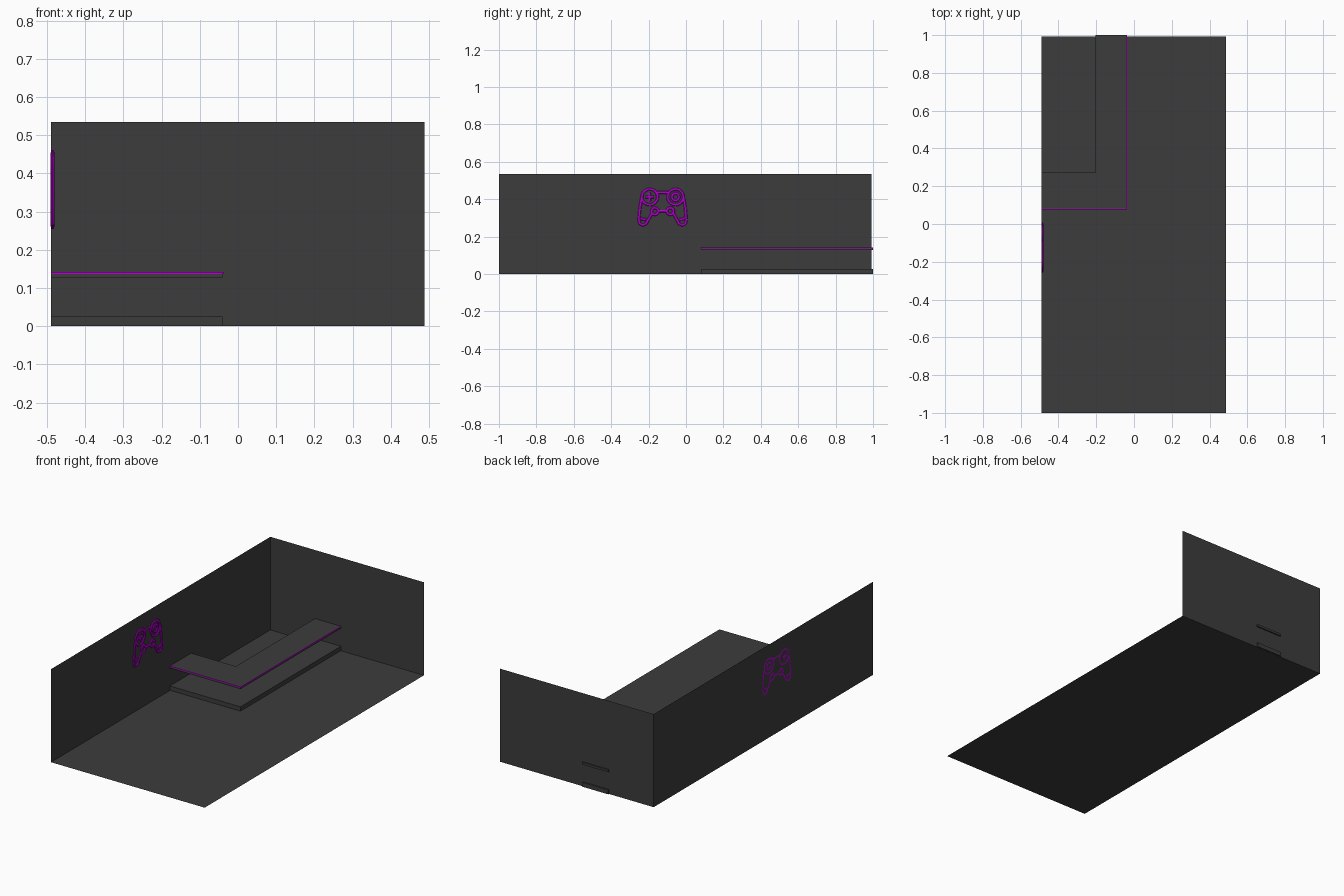
import bpy, bmesh, math

if "Cube" in bpy.data.objects:
    bpy.data.objects.remove(bpy.data.objects["Cube"])

def material(name, rgb):
    m = bpy.data.materials.new(name)
    m.diffuse_color = (*rgb, 1)
    m.use_nodes = True
    m.node_tree.nodes["Principled BSDF"].inputs["Base Color"].default_value = m.diffuse_color
    return m

GREY = material("dark grey", (0.045, 0.045, 0.045))
PURPLE = material("neon purple", (0.45, 0.0, 0.62))

X0, X1, Y0, Y1, H = -0.489, 0.488, -1.0, 0.992, 0.535

def add_mesh(name, bm, mat):
    me = bpy.data.meshes.new(name)
    bm.to_mesh(me)
    bm.free()
    me.materials.append(mat)
    ob = bpy.data.objects.new(name, me)
    bpy.context.collection.objects.link(ob)
    return ob

def sheet(name, pts, mat):
    bm = bmesh.new()
    bm.faces.new([bm.verts.new(p) for p in pts])
    return add_mesh(name, bm, mat)

def slab(name, outline, z0, z1, mat):
    bm = bmesh.new()
    f = bm.faces.new([bm.verts.new((x, y, z0)) for x, y in outline])
    r = bmesh.ops.extrude_face_region(bm, geom=[f])
    top = [v for v in r["geom"] if isinstance(v, bmesh.types.BMVert)]
    bmesh.ops.translate(bm, vec=(0, 0, z1 - z0), verts=top)
    bmesh.ops.recalc_face_normals(bm, faces=bm.faces)
    return add_mesh(name, bm, mat)

# room shell
sheet("floor", [(X0, Y0, 0), (X1, Y0, 0), (X1, Y1, 0), (X0, Y1, 0)], GREY)
sheet("left_wall", [(X0, Y0, 0), (X0, Y1, 0), (X0, Y1, H), (X0, Y0, H)], GREY)
sheet("back_wall", [(X0, Y1, 0), (X1, Y1, 0), (X1, Y1, H), (X0, Y1, H)], GREY)

# L-shaped platform and counter
L = [(X0, 0.08), (-0.04, 0.08), (-0.04, 1.0), (-0.205, 1.0), (-0.205, 0.273), (X0, 0.273)]
slab("platform", L, 0.001, 0.026, GREY)
slab("counter_top", L, 0.128, 0.141, GREY)

# light strip along the outer counter edge
T = 0.002
strip = [(-0.49, 0.08 - T), (-0.04 + T, 0.08 - T), (-0.04 + T, 1.0),
         (-0.04 - T, 1.0), (-0.04 - T, 0.08 + T), (-0.49, 0.08 + T)]
slab("light_strip", strip, 0.137, 0.142, PURPLE)

# wall sign in the shape of a game pad: flattened tubes, drawn in (y, z) about its centre
def ring(cy, cz, r, n=24):
    return [(cy + r * math.cos(2 * math.pi * i / n), cz + r * math.sin(2 * math.pi * i / n))
            for i in range(n)], True

def mirrored(path):
    pts, closed = path
    return [(-y, z) for y, z in pts], closed

STICK, KNOB = (-0.069, 0.055), (-0.041, -0.021)
grip = [(-0.112, 0.052), (-0.121, 0.0), (-0.127, -0.068), (-0.122, -0.088),
        (-0.106, -0.096), (-0.088, -0.088), (-0.078, -0.07), (-0.058, -0.034)]
pad_half = [(grip, False), ring(*STICK, 0.042), ring(*KNOB, 0.018)]
pad_inner = ([(-0.118, -0.058), (-0.104, -0.064), (-0.088, -0.066)], False)
paths = pad_half + [mirrored(p) for p in pad_half] + [pad_inner, mirrored(pad_inner)]
paths += [([(-0.034, 0.079), (0.034, 0.079)], False),          # top bar
          ([(-0.025, -0.021), (0.025, -0.021)], False),        # lower bar
          ring(-STICK[0], STICK[1], 0.019),                    # button ring
          ([(-0.092, 0.055), (-0.046, 0.055)], False),         # direction cross
          ([(-0.069, 0.032), (-0.069, 0.078)], False)]

cu = bpy.data.curves.new("pad_sign_curve", "CURVE")
cu.dimensions = "3D"
cu.bevel_depth = 0.0075
cu.bevel_resolution = 2
cu.use_fill_caps = True
for pts, closed in paths:
    sp = cu.splines.new("POLY")
    sp.points.add(len(pts) - 1)
    for p, (y, z) in zip(sp.points, pts):
        p.co = (0, y, z, 1)
    sp.use_cyclic_u = closed
sign = bpy.data.objects.new("game_pad_sign", cu)
bpy.context.collection.objects.link(sign)
cu.materials.append(PURPLE)
sign.location = (-0.4853, -0.125, 0.357)
sign.scale = (0.65, 1, 1)

# turn the sign into a smooth mesh
bpy.context.view_layer.objects.active = sign
sign.select_set(True)
bpy.ops.object.convert(target="MESH")
bpy.ops.object.shade_smooth_by_angle()
